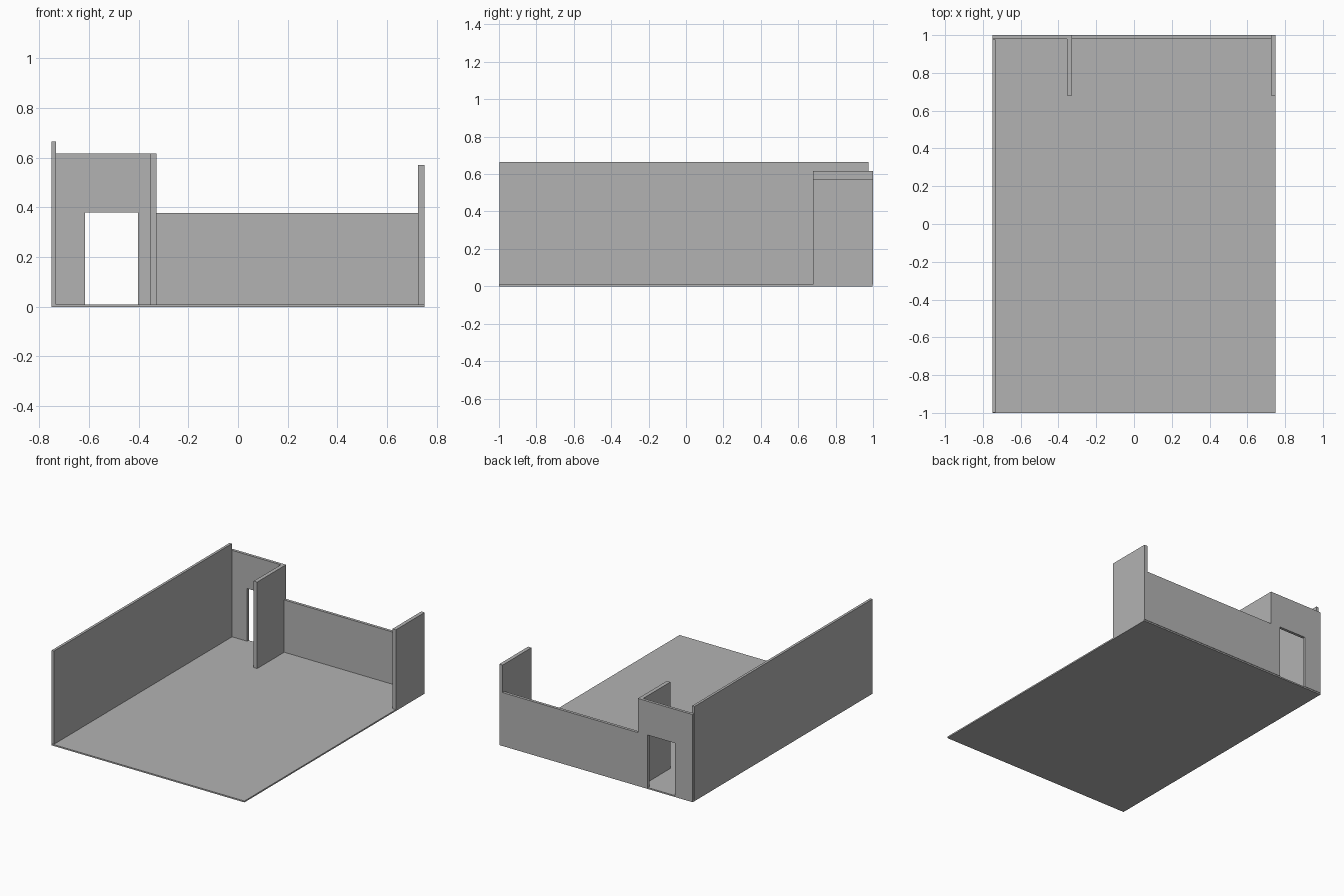
import bpy
import bmesh

cube = bpy.data.objects.get("Cube")
if cube:
    bpy.data.objects.remove(cube, do_unlink=True)

# Plain grey shared by all parts
grey = bpy.data.materials.new("plain grey")
grey.use_nodes = True
colour = (0.45, 0.45, 0.45, 1)
grey.diffuse_color = colour
grey.node_tree.nodes["Principled BSDF"].inputs["Base Color"].default_value = colour

FLOOR = 0.01
BACK_IN, BACK_OUT = 0.98, 1.0


def add_object(name, bm):
    bmesh.ops.recalc_face_normals(bm, faces=bm.faces)
    mesh = bpy.data.meshes.new(name)
    bm.to_mesh(mesh)
    bm.free()
    mesh.materials.append(grey)
    obj = bpy.data.objects.new(name, mesh)
    bpy.context.collection.objects.link(obj)
    return obj


def box(name, x, y, z):
    """Box spanning the given (low, high) ranges."""
    bm = bmesh.new()
    bmesh.ops.create_cube(bm, size=1)
    for v in bm.verts:
        v.co = [r[0] if c < 0 else r[1] for c, r in zip(v.co, (x, y, z))]
    return add_object(name, bm)


def extruded_wall(name, outline, y0, y1):
    """Wall outline in x and z, given thickness along y."""
    bm = bmesh.new()
    face = bm.faces.new([bm.verts.new((x, y0, z)) for x, z in outline])
    new = bmesh.ops.extrude_face_region(bm, geom=[face])["geom"]
    verts = [g for g in new if isinstance(g, bmesh.types.BMVert)]
    bmesh.ops.translate(bm, verts=verts, vec=(0, y1 - y0, 0))
    return add_object(name, bm)


# Floor slab
box("floor", (-0.75, 0.75), (-1, 0.997), (0, FLOOR))

# Stepped back wall with a doorway open down to the floor
extruded_wall("back_wall", [
    (-0.75, FLOOR), (-0.615, FLOOR), (-0.615, 0.38), (-0.403, 0.38),
    (-0.403, FLOOR), (0.75, FLOOR), (0.75, 0.377), (-0.327, 0.377),
    (-0.327, 0.617), (-0.75, 0.617)], BACK_IN, BACK_OUT)

# Long side wall
box("right_side_wall", (-0.75, -0.732), (-0.997, 0.977), (FLOOR, 0.665))

# Short walls running forward from the back wall
box("partition_wall", (-0.354, -0.327), (0.68, BACK_OUT), (FLOOR, 0.617))
box("left_stub_wall", (0.724, 0.75), (0.68, BACK_OUT), (FLOOR, 0.57))
